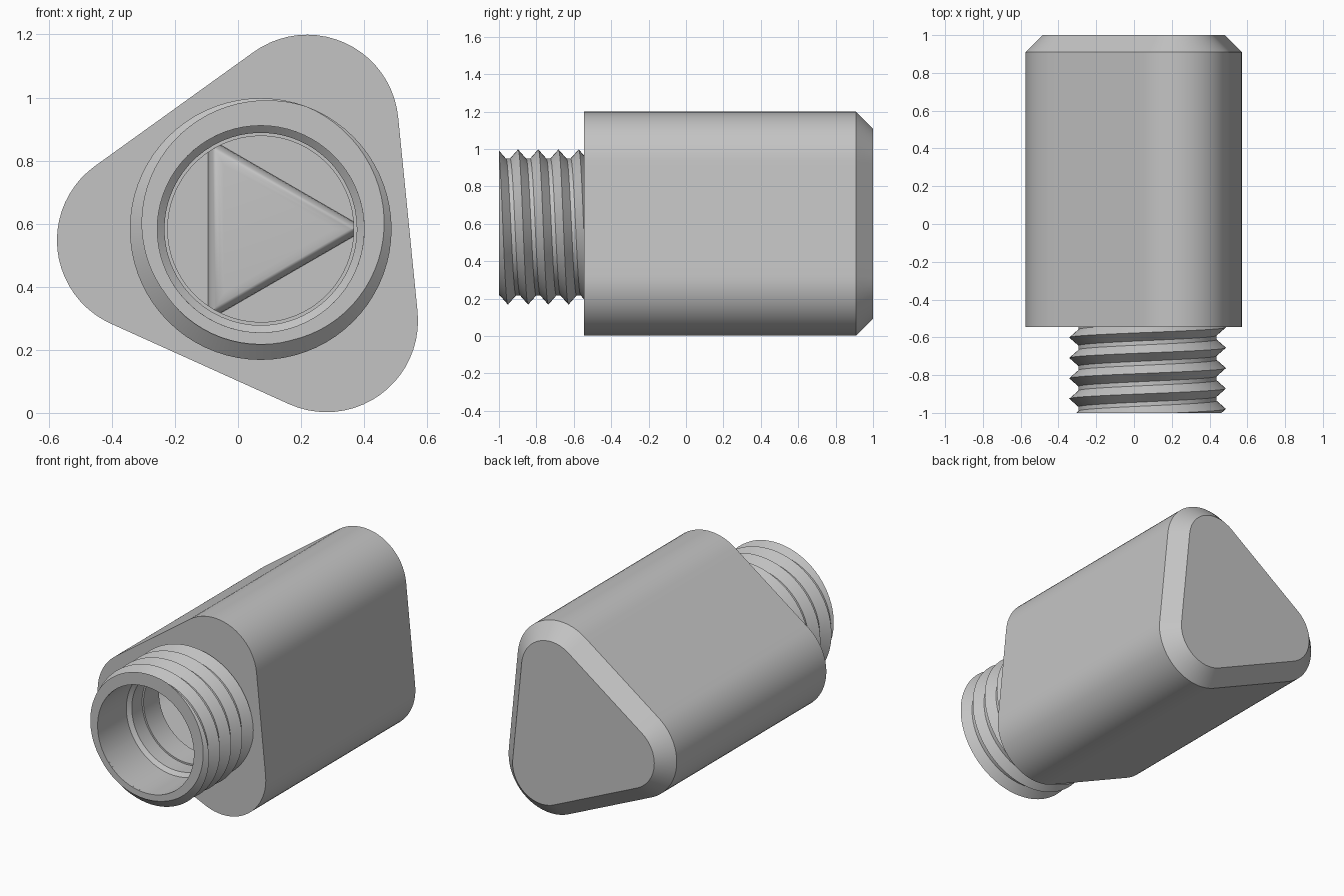
import bpy
import bmesh
from math import cos, sin, pi, radians, hypot
from mathutils import Vector

if "Cube" in bpy.data.objects:
    bpy.data.objects.remove(bpy.data.objects["Cube"])

CX, CZ = 0.072, 0.583          # axis of the neck and body
FRONT, BACK, SHOULDER = -1.0, 1.0, -0.545
BORE = 0.328

grey = bpy.data.materials.new("plain grey")
grey.use_nodes = True
grey.diffuse_color = (0.55, 0.55, 0.55, 1)
grey.node_tree.nodes["Principled BSDF"].inputs["Base Color"].default_value = grey.diffuse_color


def finish(bm, name, angle=25):
    bmesh.ops.recalc_face_normals(bm, faces=bm.faces)
    mesh = bpy.data.meshes.new(name)
    bm.to_mesh(mesh)
    bm.free()
    mesh.materials.append(grey)
    obj = bpy.data.objects.new(name, mesh)
    bpy.context.collection.objects.link(obj)
    bpy.ops.object.select_all(action="DESELECT")
    obj.select_set(True)
    bpy.context.view_layer.objects.active = obj
    bpy.ops.object.shade_smooth_by_angle(angle=radians(angle))
    return obj


def triangle(radius, arc=20, flat=12):
    """Rounded triangle outline around the axis."""
    pts = []
    for k in range(3):
        a = radians(65.7 + 120 * k)
        for i in range(arc + 1):
            b = a + radians(-60 + 120 * i / arc)
            pts.append(Vector((0.358 * cos(a) + radius * cos(b),
                               0.358 * sin(a) + radius * sin(b))))
    out = []
    for i, p in enumerate(pts):
        out.append(p)
        if i % (arc + 1) == arc:
            q = pts[(i + 1) % len(pts)]
            out += [p.lerp(q, j / flat) for j in range(1, flat)]
    return out


def circle(radius):
    """Circle whose points line up with those of the triangle."""
    return [p * (radius / hypot(*p)) for p in triangle(0.29)]


# Hollow body: outer skin, shoulder, neck tube, bore and inner cavity
sections = [
    (triangle(0.20), BACK), (triangle(0.29), 0.91), (triangle(0.29), SHOULDER),
    (circle(0.355), SHOULDER), (circle(0.355), -0.99),
    (circle(BORE), -0.99), (circle(BORE), -0.72), (circle(0.305), -0.70),
    (circle(0.305), -0.60), (circle(0.295), -0.60), (circle(0.295), -0.45),
    (triangle(0.19), -0.45), (triangle(0.19), 0.90),
]
bm = bmesh.new()
loops = [[bm.verts.new((CX + p.x, y, CZ + p.y)) for p in pts] for pts, y in sections]
for a, b in zip(loops, loops[1:]):
    for i in range(len(a)):
        j = (i + 1) % len(a)
        bm.faces.new((a[i], a[j], b[j], b[i]))
bm.faces.new(loops[0])
bm.faces.new(loops[-1])
finish(bm, "hollow_body")

# Screw thread: one helical strip, trimmed at the rim and the shoulder
PITCH, STEPS, ROOT, CREST = 0.108, 72, 0.366, 0.415
profile = [(-0.043, ROOT), (0, CREST), (0.043, ROOT), (PITCH - 0.043, ROOT)]
bm = bmesh.new()
rows = []
for s in range(-3 * STEPS, 5 * STEPS + 1):
    t = s / STEPS
    c, d = cos(2 * pi * t), sin(2 * pi * t)
    rows.append([bm.verts.new((CX + r * c, -0.655 - PITCH * t + dy, CZ + r * d))
                 for dy, r in profile])
for a, b in zip(rows, rows[1:]):
    for i in range(3):
        bm.faces.new((a[i], b[i], b[i + 1], a[i + 1]))
bmesh.ops.remove_doubles(bm, verts=bm.verts, dist=0.0005)
for y, normal in ((FRONT, -1), (SHOULDER + 0.005, 1)):
    bmesh.ops.bisect_plane(bm, geom=bm.verts[:] + bm.edges[:] + bm.faces[:],
                           plane_co=(0, y, 0), plane_no=(0, normal, 0), clear_outer=True)

# Flat rim of the neck, then the lip of the bore
rim = [e for e in bm.edges if e.is_boundary and all(abs(v.co.y - FRONT) < 0.0005 for v in e.verts)]
for shift in (0, 0.015):
    new = bmesh.ops.extrude_edge_only(bm, edges=rim)["geom"]
    rim = [g for g in new if isinstance(g, bmesh.types.BMEdge) and g.is_boundary]
    for v in {v for e in rim for v in e.verts}:
        f = BORE / hypot(v.co.x - CX, v.co.z - CZ)
        v.co = (CX + (v.co.x - CX) * f, FRONT + shift, CZ + (v.co.z - CZ) * f)
finish(bm, "threaded_neck")

# Raised triangular pad with soft edges on the cavity floor
bm = bmesh.new()
pad = []
for y, radius in ((0.905, 0.335), (0.85, 0.335)):
    pad.append([bm.verts.new((CX + radius * cos(2 * pi * k / 3), y, CZ + radius * sin(2 * pi * k / 3)))
                for k in range(3)])
for k in range(3):
    j = (k + 1) % 3
    bm.faces.new((pad[0][k], pad[0][j], pad[1][j], pad[1][k]))
bm.faces.new(pad[0])
top = bm.faces.new(pad[1])
bmesh.ops.bevel(bm, geom=top.edges[:], offset=0.05, segments=6, profile=0.5, affect="EDGES")
finish(bm, "floor_pad", 40)
